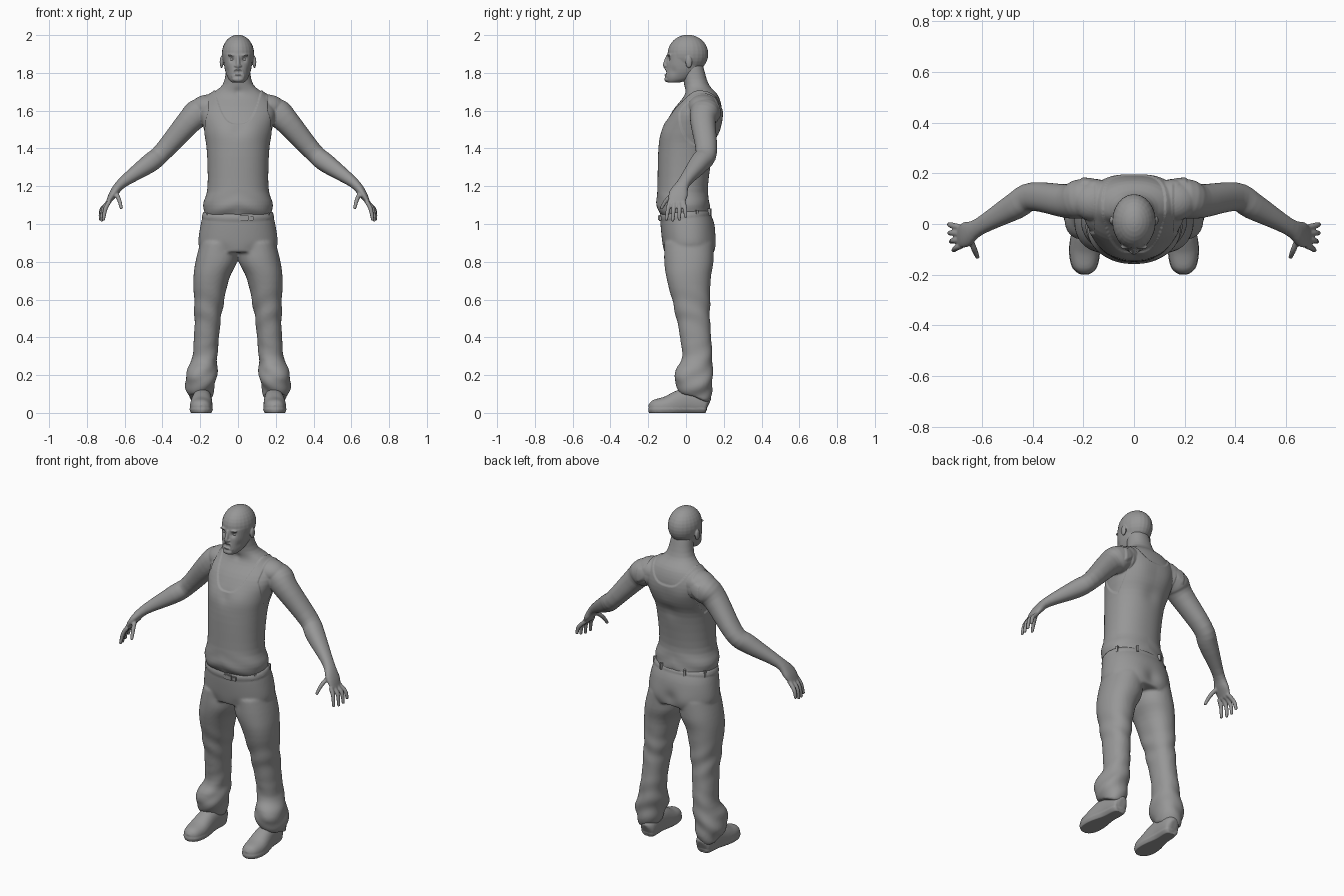
import bpy, bmesh
from math import sin, cos, pi, exp, radians
from mathutils import Vector, Matrix

default_cube = bpy.data.objects.get("Cube")
if default_cube:
    bpy.data.objects.remove(default_cube)

grey = bpy.data.materials.new("plain_grey")
grey.use_nodes = True
grey.diffuse_color = (.31, .31, .31, 1)
grey.node_tree.nodes["Principled BSDF"].inputs["Base Color"].default_value = grey.diffuse_color

X_AXIS, Y_AXIS, Z_AXIS = Matrix.Identity(3)


def clamp(value):
    return max(0, min(1, value))


def level(height, half, front, back, x=0):
    """Horizontal section of a standing form."""
    return x, (front + back) / 2, height, half, (back - front) / 2


def ring(at, wide, deep):
    """Section across a path."""
    return *at, wide, deep


def refine(rows, steps=4):
    """Smooth spline through the given sections."""
    result = []
    for index in range(len(rows) - 1):
        before, start, end = rows[max(index - 1, 0)], rows[index], rows[index + 1]
        after = rows[min(index + 2, len(rows) - 1)]
        for step in range(steps):
            t = step / steps
            result.append([b + t / 2 * (c - a + t * (2 * a - 5 * b + 4 * c - d + t * (3 * (b - c) + d - a)))
                           for a, b, c, d in zip(before, start, end, after)])
    return result + [rows[-1]]


def loft(bm, rows, reference=Y_AXIS, upright=False, mirror=False, power=2.2, count=40):
    """Closed skin through the sections, optionally on both sides."""
    rows = refine(rows)
    centres = [Vector(row[:3]) for row in rows]
    last = len(rows) - 1
    for side in (1, -1) if mirror else (1,):
        rings = []
        for index, (centre, row) in enumerate(zip(centres, rows)):
            along = centres[min(index + 1, last)] - centres[max(index - 1, 0)]
            along = Z_AXIS if upright else along.normalized()
            across = along.cross(reference).normalized()
            outward = across.cross(along)
            section = []
            for corner in range(count):
                c, s = cos(2 * pi * corner / count), sin(2 * pi * corner / count)
                reach = (abs(c) ** power + abs(s) ** power) ** (-1 / power)
                point = centre + reach * (across * c * row[-2] + outward * s * row[-1])
                section.append(bm.verts.new((point.x * side, point.y, point.z)))
            rings.append(section)
        for lower, upper in zip(rings, rings[1:]):
            for k in range(count):
                bm.faces.new((lower[k], lower[k - 1], upper[k - 1], upper[k]))
        bm.faces.new(rings[0])
        bm.faces.new(rings[-1])


def blob(bm, centre, scale, mirror=True):
    for side in (1, -1) if mirror else (1,):
        place = Matrix.Translation((centre[0] * side, *centre[1:])) @ Matrix.Diagonal((*scale, 1))
        bmesh.ops.create_uvsphere(bm, u_segments=24, v_segments=16, radius=1, matrix=place)


def block(bm, centre, size, turn=0):
    place = Matrix.Translation(centre) @ Matrix.Rotation(turn, 4, "Z") @ Matrix.Diagonal((*size, 1))
    bmesh.ops.create_cube(bm, size=1, matrix=place)


def finish(bm, name):
    """Turn the pieces into one smooth shaded object."""
    bmesh.ops.recalc_face_normals(bm, faces=bm.faces[:])
    mesh = bpy.data.meshes.new(name)
    bm.to_mesh(mesh)
    bm.free()
    mesh.materials.append(grey)
    mesh.shade_smooth()
    mesh.set_sharp_from_angle(angle=radians(50))
    thing = bpy.data.objects.new(name, mesh)
    bpy.context.scene.collection.objects.link(thing)
    return thing


def fuse(thing, voxel, relief=None, brushes=None):
    """Merge overlapping pieces, then sculpt along the normals."""
    remesh = thing.modifiers.new("fuse", "REMESH")
    remesh.mode = "VOXEL"
    remesh.voxel_size = voxel
    remesh.use_smooth_shade = True
    thing.modifiers.new("soften", "SMOOTH").iterations = 4
    graph = bpy.context.evaluated_depsgraph_get()
    mesh = bpy.data.meshes.new_from_object(thing.evaluated_get(graph))
    thing.modifiers.clear()
    thing.data = mesh
    amounts = []
    for vert in mesh.vertices:
        spot = Vector((abs(vert.co.x), vert.co.y, vert.co.z))
        amount = relief(spot) if relief else 0
        for centre, radius, depth in (brushes or {}).values():
            amount += depth * exp(-((spot - Vector(centre)).length / radius) ** 2)
        amounts.append(vert.normal * amount)
    for vert, amount in zip(mesh.vertices, amounts):
        vert.co += amount
        vert.co.z = max(vert.co.z, 0)
    mesh.materials.clear()
    mesh.materials.append(grey)
    mesh.shade_smooth()


# Torso, shoulders and neck
body = bmesh.new()
loft(body, [level(height=1.05, half=.17, front=-.13, back=.12),
            level(height=1.1, half=.178, front=-.15, back=.12),
            level(height=1.2, half=.155, front=-.145, back=.11),
            level(height=1.4, half=.16, front=-.14, back=.14),
            level(height=1.5, half=.18, front=-.12, back=.175),
            level(height=1.6, half=.2, front=-.07, back=.19),
            level(height=1.68, half=.15, front=-.01, back=.17),
            level(height=1.74, half=.08, front=-.01, back=.12),
            level(height=1.84, half=.06, front=-.03, back=.09)], upright=True, count=64)
blob(body, (.15, .09, 1.62), (.1, .08, .066))

# Arms and palms
loft(body, [ring(at=(.1, .1, 1.61), wide=.05, deep=.06),
            ring(at=(.2, .1, 1.59), wide=.076, deep=.078),
            ring(at=(.26, .09, 1.54), wide=.066, deep=.067),
            ring(at=(.4, .108, 1.38), wide=.05, deep=.056),
            ring(at=(.47, .07, 1.32), wide=.05, deep=.053),
            ring(at=(.61, -.01, 1.22), wide=.028, deep=.034),
            ring(at=(.66, -.04, 1.16), wide=.022, deep=.05),
            ring(at=(.69, -.05, 1.11), wide=.011, deep=.042)], mirror=True)

# Thumb and four fanned fingers
digits = [((.65, -.05, 1.17), (.63, -.1, 1.13), (.618, -.13, 1.085))]
for index in range(4):
    spread, reach = index - 1.5, .73 - .002 * index ** 2
    tip_height = 1.02 + .005 * (index - 2) ** 2
    digits.append(((.68, -.05 - .024 * spread, 1.12), (reach - .01, -.05 - .03 * spread, 1.08),
                   (reach, -.053 - .034 * spread, tip_height)))
for root, knuckle, tip in digits:
    loft(body, [ring(at=root, wide=.012, deep=.012), ring(at=knuckle, wide=.0115, deep=.0115),
                ring(at=tip, wide=.009, deep=.009)], mirror=True, count=12)
    blob(body, tip, (.009, .009, .009))


def vest_cloth(spot):
    """Raised cloth outside the neckline and armholes, with soft waist folds."""
    scoop = 1.53 if spot.y < .09 else 1.6
    neckline = scoop + (1.7 - scoop) * (spot.x / .12) ** 3 - spot.z
    armhole = Vector(((spot.y - .07) / .1, (spot.z - 1.57) / .15)).length - 1
    cloth = min(neckline, .21 - spot.x)
    if spot.x > .155:
        cloth = min(cloth, armhole / 10)
    waist = clamp((1.2 - spot.z) * 8) if spot.x < .22 else 0
    return .006 * clamp(cloth / .005) + .002 * waist * sin(70 * spot.z + 30 * spot.x + 9 * spot.y)


fuse(finish(body, "vest_and_arms"), .005, vest_cloth, {
    "chest": ((.08, -.13, 1.5), .06, .006),
    "breastbone": ((0, -.13, 1.5), .03, -.004),
    "spine": ((0, .16, 1.42), .05, -.008),
    "shoulder blade": ((.09, .19, 1.54), .06, .006),
    "throat hollow": ((0, -.01, 1.7), .02, -.006)})

# Skull and jaw
head = bmesh.new()
blob(head, (0, .01, 1.9), (.086, .108, .102), mirror=False)
loft(head, [level(height=1.75, half=.035, front=-.1, back=-.03),
            level(height=1.77, half=.052, front=-.11, back=.03),
            level(height=1.82, half=.07, front=-.107, back=.08),
            level(height=1.9, half=.08, front=-.098, back=.1)], upright=True)

# Nose, brow, ears, lips and beard
loft(head, [ring(at=(0, -.095, 1.89), wide=.008, deep=.01),
            ring(at=(0, -.112, 1.845), wide=.011, deep=.01),
            ring(at=(0, -.106, 1.83), wide=.01, deep=.01)], count=16)
blob(head, (.012, -.105, 1.837), (.008, .01, .007))
blob(head, (.03, -.09, 1.893), (.026, .01, .007))
blob(head, (.087, .015, 1.857), (.01, .018, .032))
loft(head, [ring(at=(0, -.108, 1.818), wide=.006, deep=.007),
            ring(at=(.02, -.102, 1.815), wide=.006, deep=.007),
            ring(at=(.03, -.096, 1.78), wide=.007, deep=.007)], mirror=True, count=12)
blob(head, (0, -.108, 1.79), (.02, .009, .006), mirror=False)
blob(head, (0, -.1, 1.766), (.03, .015, .015), mirror=False)
fuse(finish(head, "head"), .0036, brushes={
    "eye socket": ((.033, -.094, 1.872), .014, -.01),
    "mouth": ((.01, -.113, 1.803), .012, -.01),
    "cheek": ((.058, -.07, 1.81), .022, -.004)})

eyes = bmesh.new()
blob(eyes, (.033, -.076, 1.872), (.012, .012, .012))
finish(eyes, "eyes")

# Trousers: hips and legs, with cuffs dipping at the heel
trousers = bmesh.new()
loft(trousers, [level(height=.85, half=.19, front=-.115, back=.15),
                level(height=.9, half=.21, front=-.125, back=.158),
                level(height=1, half=.197, front=-.135, back=.15),
                level(height=1.07, half=.178, front=-.135, back=.122)], upright=True, count=64)
loft(trousers, [level(x=.2, height=.08, half=.06, front=-.03, back=.12),
                level(x=.2, height=.15, half=.08, front=-.063, back=.14),
                level(x=.19, height=.22, half=.08, front=-.05, back=.14),
                level(x=.175, height=.3, half=.066, front=-.02, back=.14),
                level(x=.16, height=.5, half=.07, front=-.05, back=.127),
                level(x=.143, height=.7, half=.093, front=-.1, back=.13),
                level(x=.115, height=.8, half=.11, front=-.115, back=.145),
                level(x=.1, height=.9, half=.1, front=-.115, back=.14)], upright=True, mirror=True)
for vert in trousers.verts:
    vert.co.z -= (vert.co.y - .05) * .3 * clamp((.3 - vert.co.z) * 5)


def trouser_cloth(spot):
    """Bunched cuffs, creased knees and a raised belt band."""
    cuff = .004 * sin(55 * spot.z + 30 * spot.x - 26 * spot.y) * clamp((.4 - spot.z) * 5)
    knee = .003 * sin(50 * spot.z - 30 * spot.x + 20 * spot.y) * exp(-((spot.z - .54) / .09) ** 2)
    from_belt = abs(spot.z - .12 * spot.y - 1.048)
    return cuff + knee + .004 * clamp((.016 - from_belt) / .006)


fuse(finish(trousers, "trousers"), .008, trouser_cloth, {
    "buttock": ((.09, .15, .9), .06, .006),
    "seat cleft": ((0, .16, .9), .04, -.01),
    "groin crease": ((.07, -.12, .86), .035, -.003)})

# Belt loops and buckle
loops = bmesh.new()
for angle in (60, 115, 155, 205, 245, 300):
    turn = radians(angle)
    block(loops, (.184 * sin(turn), -.136 * cos(turn), 1.048 - .017 * cos(turn)), (.012, .018, .036), turn)
finish(loops, "belt_loops")

buckle = bmesh.new()
block(buckle, (.03, -.14, 1.032), (.05, .014, .03))
block(buckle, (.07, -.136, 1.03), (.025, .014, .024))
bmesh.ops.bevel(buckle, geom=buckle.edges[:], offset=.003, segments=2, affect="EDGES")
finish(buckle, "belt_buckle")

# Shoes with a slightly proud sole
shoes = bmesh.new()
loft(shoes, [ring(at=(.185, .12, .045), wide=.02, deep=.03),
             ring(at=(.185, .1, .05), wide=.045, deep=.058),
             ring(at=(.19, 0, .06), wide=.052, deep=.07),
             ring(at=(.195, -.1, .033), wide=.06, deep=.055),
             ring(at=(.195, -.17, .026), wide=.047, deep=.043),
             ring(at=(.195, -.197, .024), wide=.017, deep=.02)],
     reference=Z_AXIS, power=2.3, mirror=True)
fuse(finish(shoes, "shoes"), .006, lambda spot: .003 * clamp((.026 - spot.z) / .005))
